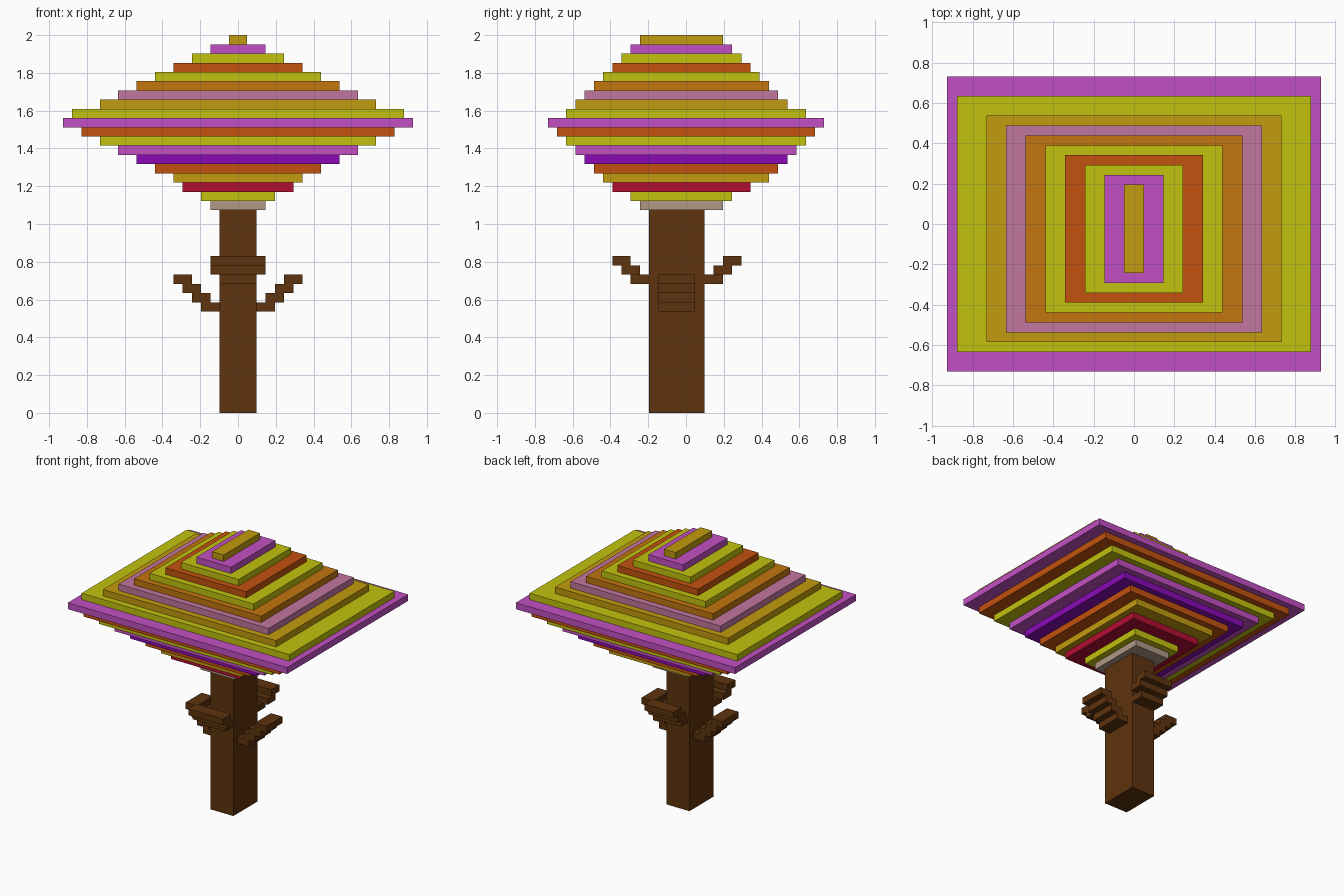
import bpy
import bmesh

cube = bpy.data.objects.get("Cube")
if cube:
    bpy.data.objects.remove(cube, do_unlink=True)

U = 2 / 41  # one block step


def linear(c):
    c /= 255
    return c / 12.92 if c <= 0.04045 else ((c + 0.055) / 1.055) ** 2.4


def make_material(name, rgb):
    colour = (*[linear(c) for c in rgb], 1)
    mat = bpy.data.materials.new(name)
    mat.use_nodes = True
    mat.diffuse_color = colour
    bsdf = next(n for n in mat.node_tree.nodes if n.type == "BSDF_PRINCIPLED")
    bsdf.inputs["Base Color"].default_value = colour
    bsdf.inputs["Roughness"].default_value = 0.9
    return mat


MATS = {name: make_material(name, rgb) for name, rgb in {
    "bark brown": (94, 51, 14),
    "yellow": (194, 194, 14),
    "gold": (194, 155, 14),
    "orange": (194, 118, 14),
    "burnt orange": (196, 82, 14),
    "magenta": (194, 80, 194),
    "dusty pink": (194, 118, 158),
    "purple": (138, 10, 182),
    "crimson": (178, 14, 50),
    "warm grey": (176, 152, 134),
}.items()}


def make_blocks(name, boxes, material):
    """One object from boxes given as (x0, x1, y0, y1, z0, z1) in block steps."""
    bm = bmesh.new()
    for x0, x1, y0, y1, z0, z1 in boxes:
        for v in bmesh.ops.create_cube(bm, size=1)["verts"]:
            v.co.x = U * (x1 if v.co.x > 0 else x0)
            v.co.y = U * (y1 if v.co.y > 0 else y0)
            v.co.z = U * (z1 if v.co.z > 0 else z0)
    mesh = bpy.data.meshes.new(name)
    bm.to_mesh(mesh)
    bm.free()
    mesh.materials.append(MATS[material])
    obj = bpy.data.objects.new(name, mesh)
    bpy.context.collection.objects.link(obj)


# Trunk
make_blocks("trunk", [(-2, 2, -4, 2, 0, 22)], "bark brown")

# Stepped side branches
for side, s in (("left", 1), ("right", -1)):
    steps = []
    for i in range(4):
        x0, x1 = sorted((s * (2 + i), s * (4 + i)))
        steps.append((x0, x1, -3, 1, 11 + i, 12 + i))
    make_blocks(side + "_branch", steps, "bark brown")

# Stepped front and back branches, wider above the first step
make_blocks("front_branch",
            [(-3 if i else -2, 3 if i else 2, -6 - i, -4 - i, 14 + i, 15 + i)
             for i in range(3)], "bark brown")
make_blocks("back_branch",
            [(-2, 3 if i else 2, 2 + i, 4 + i, 14 + i, 15 + i)
             for i in range(3)], "bark brown")

# Canopy slabs from the bottom up: half width, front y, back y, colour
LAYERS = [
    (3, -5, 4, "warm grey"),
    (4, -6, 5, "yellow"),
    (6, -8, 7, "crimson"),
    (7, -9, 9, "gold"),
    (9, -10, 10, "burnt orange"),
    (11, -11, 11, "purple"),
    (13, -12, 12, "magenta"),
    (15, -13, 13, "yellow"),
    (17, -14, 14, "burnt orange"),
    (19, -15, 15, "magenta"),
    (18, -13, 13, "yellow"),
    (15, -12, 11, "gold"),
    (13, -11, 10, "dusty pink"),
    (11, -10, 9, "orange"),
    (9, -9, 8, "yellow"),
    (7, -8, 7, "burnt orange"),
    (5, -7, 6, "yellow"),
    (3, -6, 5, "magenta"),
    (1, -5, 4, "gold"),
]
for i, (hx, y0, y1, colour) in enumerate(LAYERS):
    make_blocks(f"canopy_layer_{i + 1:02d}",
                [(-hx, hx, y0, y1, 22 + i, 23 + i)], colour)
